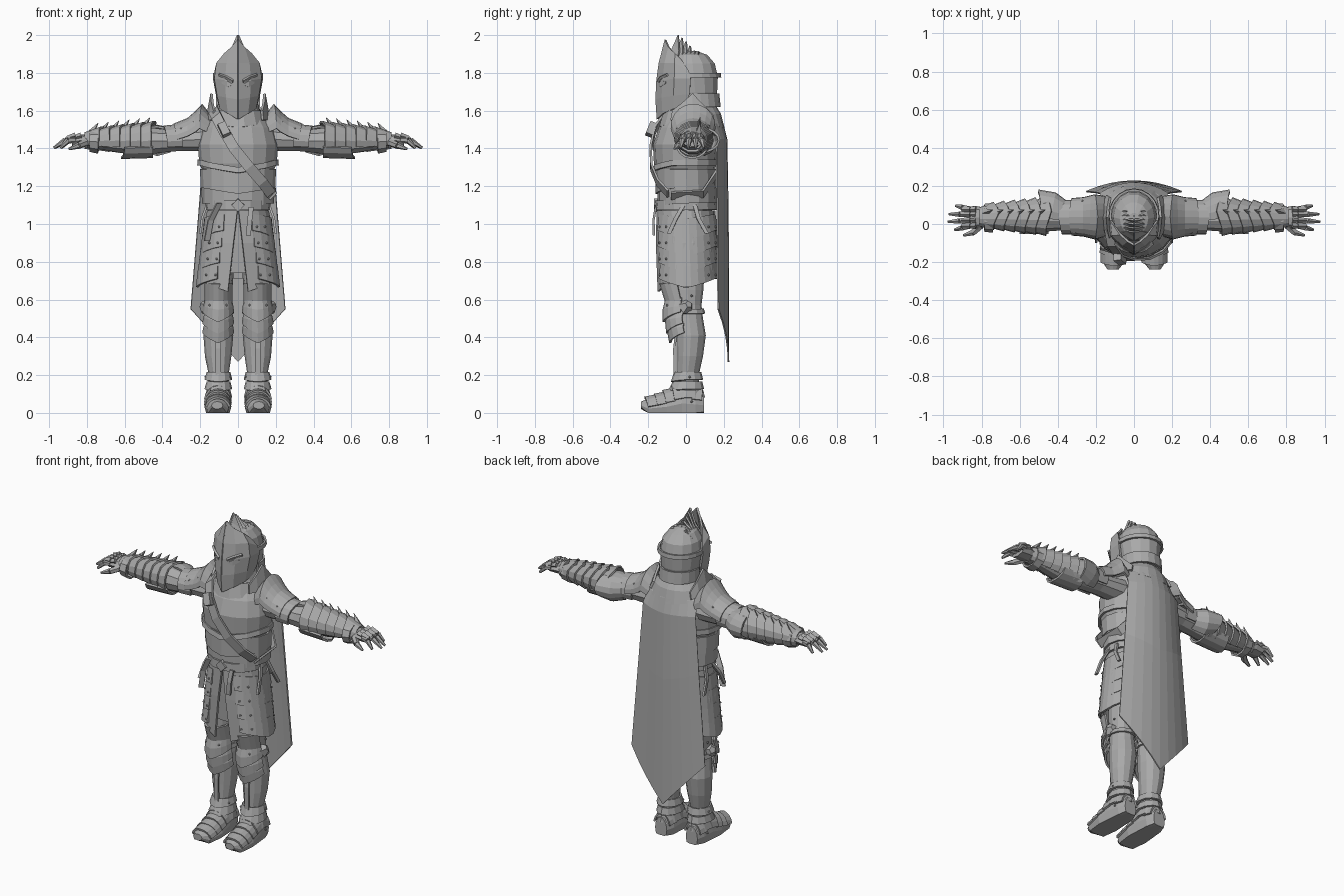
import bpy, bmesh, math
from mathutils import Vector

steel = bpy.data.materials.new("steel_grey")
steel.diffuse_color = (0.4, 0.4, 0.4, 1)


def finish(name, bm, mirror=False, solid=0.0):
    bmesh.ops.remove_doubles(bm, verts=bm.verts, dist=1e-5)
    bmesh.ops.recalc_face_normals(bm, faces=bm.faces)
    me = bpy.data.meshes.new(name)
    bm.to_mesh(me)
    bm.free()
    me.materials.append(steel)
    ob = bpy.data.objects.new(name, me)
    bpy.context.collection.objects.link(ob)
    if solid:
        m = ob.modifiers.new("thickness", 'SOLIDIFY')
        m.thickness, m.offset = solid, 0
    if mirror:
        m = ob.modifiers.new("mirror", 'MIRROR')
        m.use_mirror_merge = False
    return ob


def grid(name, rows, mirror=False, solid=0.0, caps=False):
    """Skin a list of equally long point rows."""
    bm = bmesh.new()
    vs = [[bm.verts.new(p) for p in r] for r in rows]
    for a, b in zip(vs, vs[1:]):
        for i in range(len(a) - 1):
            bm.faces.new((a[i], a[i + 1], b[i + 1], b[i]))
    if caps:
        for r in (vs[0], vs[-1]):
            bm.faces.new(r[:-1])
    return finish(name, bm, mirror, solid)


ORDER = {'z': lambda t, u, v: (u, v, t), 'x': lambda t, u, v: (t, u, v),
         'y': lambda t, u, v: (u, t, v)}


def shell(name, rows, axis='z', n=12, arc=(0, 360), tip=-90, width=90,
          mirror=False, solid=0.0):
    """Rows are (t, u0, u1, v0, v1, pull at tip angle, trim of arc ends)."""
    full = arc[1] - arc[0] == 360 and not solid
    out = []
    for row in rows:
        t, u0, u1, v0, v1, pull, gap = (tuple(row) + (0, 0))[:7]
        pts = []
        for i in range(n + 1):
            a = arc[0] + gap + (arc[1] - arc[0] - 2 * gap) * i / n
            d = abs((a - tip + 180) % 360 - 180)
            tt = t - pull * max(0, 1 - d / width)
            a = math.radians(a)
            p = ORDER[axis](tt, (u0 + u1) / 2 + (u1 - u0) / 2 * math.cos(a),
                            (v0 + v1) / 2 + (v1 - v0) / 2 * math.sin(a))
            pts.append((p[0], p[1], max(0, p[2])))
        out.append(pts)
    return grid(name, out, mirror, solid, full)


def S(z, w, y0, y1, *rest):
    return (z, -w, w, y0, y1) + rest


def limb(name, segs, n=6, mirror=True):
    """Tapered rods: (start, end, radius, radius)."""
    bm = bmesh.new()
    for a, b, ra, rb in segs:
        a, b = Vector(a), Vector(b)
        new = bmesh.ops.create_cone(bm, cap_ends=True, segments=n, radius1=ra,
                                    radius2=rb, depth=(b - a).length)['verts']
        q = (b - a).to_track_quat('Z', 'Y')
        for v in new:
            v.co = q @ v.co + (a + b) / 2
    return finish(name, bm, mirror)


def ribbon(name, pts, wide, mirror=False, solid=0.012):
    w = Vector(wide)
    return grid(name, [[Vector(p) - w, Vector(p) + w] for p in pts], mirror, solid)


def rivets(name, points, r=0.007):
    bm = bmesh.new()
    for p in points:
        new = bmesh.ops.create_icosphere(bm, subdivisions=1, radius=r)['verts']
        bmesh.ops.translate(bm, verts=new, vec=p)
    finish(name, bm, True)


# Torso: breastplate, belly lames, pelvis, collar
shell("breastplate", [S(1.25, .175, -.15, .15), S(1.32, .205, -.17, .16),
      S(1.42, .213, -.175, .17), S(1.51, .19, -.145, .17),
      S(1.58, .14, -.1, .15), S(1.62, .09, -.08, .12)], n=16)
shell("breast_rim", [S(1.34, .208, -.172, .163, .04), S(1.31, .21, -.178, .165, .04)],
      n=16, width=70, solid=.012)
for i, (z, w) in enumerate([(1.29, .207), (1.21, .2)]):
    shell(f"belly_lame_{i}", [S(z, w - .012, -.155 + .01 * i, .155),
          S(z - .1, w - .015, -.155 + .01 * i, .16, .03)], n=16, width=60, solid=.012)
shell("pelvis", [S(1.25, .175, -.14, .145), S(1.1, .155, -.135, .14),
      S(.9, .175, -.13, .14), S(.74, .175, -.12, .14)], n=14)
shell("gorget", [S(1.54, .145, -.125, .15), S(1.6, .115, -.1, .14),
      S(1.66, .1, -.08, .13)], n=14)
shell("gorget_lame", [S(1.6, .125, -.115, .15), S(1.54, .15, -.14, .165, .03)],
      n=14, solid=.012)

# Helmet: skull, brow band, neck guard, ridged face plate
shell("helmet_skull", [S(1.63, .1, -.04, .15), S(1.7, .112, -.07, .168),
      S(1.78, .12, -.09, .172), S(1.85, .108, -.085, .155),
      S(1.895, .075, -.06, .115), S(1.915, .03, -.03, .06)], n=14)
shell("brow_band", [S(1.8, .125, -.09, .178), S(1.775, .127, -.09, .181)],
      n=12, arc=(-20, 200), solid=.012)
shell("neck_guard", [S(1.69, .112, -.06, .17), S(1.62, .113, -.06, .178)],
      n=10, arc=(-10, 190), solid=.012)
grid("face_plate", [
    [(0, -.15, 1.555), (0, -.157, 1.66), (0, -.152, 1.76), (0, -.14, 1.85), (0, -.108, 1.975)],
    [(.05, -.12, 1.585), (.06, -.125, 1.67), (.065, -.12, 1.76), (.058, -.11, 1.85), (.032, -.09, 1.935)],
    [(.09, -.065, 1.61), (.105, -.065, 1.68), (.12, -.06, 1.77), (.11, -.06, 1.85), (.07, -.055, 1.9)],
    [(.098, .0, 1.635), (.112, .02, 1.69), (.127, .025, 1.77), (.118, .015, 1.81), (.095, -.02, 1.86)],
], True, .012)
ribbon("eye_brow", [(.025, -.146, 1.755), (.06, -.133, 1.775), (.1, -.1, 1.79)],
       (0, -.004, .006), True)
grid("eye", [[(.03, -.143, 1.735), (.055, -.134, 1.725), (.085, -.105, 1.745)],
             [(.03, -.143, 1.742), (.055, -.134, 1.757), (.085, -.105, 1.755)]], True, .008)

# Layered crest blades
for i in range(6):
    y, z = -.04 + .021 * i, 2.0 - .013 * i - .002 * i * i
    w = .07 + .004 * i
    grid(f"crest_blade_{i}", [[(0, y - .045, 1.9), (w, y - .005, 1.865)],
         [(0, y - .022, z - .05), (w * .55, y + .005, 1.915)],
         [(0, y, z), (.004, y, z - .004)]], True, .01)

# Cross strap, waist belt, buckles and hanging tails
ribbon("chest_strap", [(-.13, -.03, 1.6), (-.115, -.115, 1.57), (-.08, -.165, 1.5),
       (-.02, -.187, 1.4), (.06, -.183, 1.3), (.13, -.15, 1.22), (.175, -.095, 1.16)],
       (.022, 0, .018))
ribbon("chest_strap_back", [(-.13, .1, 1.58), (-.05, .178, 1.45), (.08, .17, 1.28),
       (.18, .09, 1.16), (.185, -.08, 1.15)], (.018, 0, .018))
limb("strap_buckle", [((-.088, -.17, 1.53), (-.06, -.195, 1.47), .03, .03)], 4, False)
shell("waist_belt", [S(1.125, .163, -.155, .152), S(1.075, .165, -.157, .155)],
      n=16, solid=.018)
limb("belt_buckle", [((0, -.15, 1.1), (0, -.17, 1.1), .036, .034)], 4, False)
ribbon("belt_tail", [(.07, -.16, 1.09), (.062, -.172, 1.02), (.055, -.17, .94)], (.013, 0, 0))
ribbon("hip_strap", [(-.1, -.145, 1.11), (-.145, -.13, 1.02), (-.165, -.125, .91)], (.014, .006, 0))
for i, y in enumerate((-.09, .11)):
    ribbon(f"side_strap_{i}", [(.165, .02 + (y - .02) * .3, 1.1), (.19, y * .6, 1.03),
           (.2, y, .95)], (0, .011, 0), True)

# Skirt: split cloth and chevron hip lames
shell("skirt", [S(1.07, .16, -.15, .15, 0, 1), S(.9, .19, -.155, .16, 0, 7),
      S(.71, .203, -.15, .168, .085, 15)], n=18, arc=(-90, 270), width=75, solid=.012)
for i in range(4):
    z, w = 1.05 - .085 * i, .172 + .011 * i
    shell(f"hip_lame_{i}", [S(z, w, -.15, .155, .02), S(z - .085, w + .013, -.162, .17, .05)],
          n=10, arc=(-66 + 2 * i, 75), tip=0, width=60, mirror=True, solid=.013)
rivets("hip_rivets", [((.188 + .011 * i) * math.cos(a), .004 + .17 * math.sin(a), .985 - .085 * i)
       for i in range(4) for a in (-1.0, -.7, .75, 1.1)])

# Shoulders: upright guard, layered pauldrons
grid("shoulder_guard", [[(.13, -.08, 1.55), (.125, -.07, 1.6)], [(.155, -.03, 1.55), (.135, -.02, 1.64)],
     [(.165, .035, 1.55), (.14, .035, 1.69)], [(.16, .1, 1.55), (.135, .09, 1.63)],
     [(.14, .15, 1.54), (.125, .14, 1.58)]], True, .013)
shell("pauldron", [(.15, -.06, .14, 1.4, 1.575), (.205, -.075, .15, 1.4, 1.63, .015),
      (.225, -.07, .145, 1.4, 1.59), (.265, -.06, .135, 1.39, 1.555),
      (.325, -.055, .13, 1.38, 1.525, -.015)], 'x', 10, (-5, 185), 90, 90, True, .013)
shell("pauldron_lame", [(.29, -.05, .12, 1.375, 1.525), (.375, -.05, .12, 1.375, 1.515, -.02)],
      'x', 10, (-30, 210), 90, 90, True, .012)
rivets("pauldron_rivets", [(.235, -.052, 1.54), (.3, -.045, 1.505), (.18, -.06, 1.54), (.27, .12, 1.52)])

# Arms
shell("arm", [(.15, -.04, .12, 1.38, 1.52), (.3, -.035, .11, 1.385, 1.5),
      (.4, -.035, .11, 1.375, 1.505), (.47, -.04, .12, 1.365, 1.515),
      (.6, -.035, .105, 1.37, 1.5), (.74, -.02, .09, 1.395, 1.475),
      (.8, -.015, .085, 1.405, 1.47)], 'x', 10, mirror=True)
shell("elbow_wing", [(.36, -.03, .12, 1.38, 1.505), (.43, -.04, .16, 1.36, 1.52, .02),
      (.485, -.03, .175, 1.38, 1.51, -.02)], 'x', 8, (-70, 110), 10, 80, True, .012)
for i in range(6):
    x, k = .46 + .055 * i, .006 * i
    shell(f"forearm_lame_{i}", [(x, -.058 + k, .142 - k, 1.352 + k, 1.543 - k, .03),
          (x + .075, -.038 + k, .112 - k, 1.366 + k, 1.512 - k, 0)],
          'x', 10, (-60, 210), 70, 55, True, .011)
    limb(f"forearm_spike_{i}", [((x + .05, .06, 1.5 - k), (x + .005, .075, 1.565 - k), .024, .001)], 4)
shell("wrist_cuff", [(.74, -.04, .105, 1.375, 1.495), (.785, -.035, .1, 1.385, 1.49)],
      'x', 10, mirror=True, solid=.012)
shell("under_arm_plate", [(.45, -.05, .12, 1.355, 1.5), (.6, -.05, .115, 1.35, 1.5, -.02)],
      'x', 6, (195, 345), -90, 60, True, .012)

# Hands
shell("palm", [(.78, -.015, .085, 1.41, 1.47), (.83, -.025, .095, 1.41, 1.475),
      (.88, -.02, .09, 1.41, 1.46)], 'x', 8, mirror=True)
fingers = []
for y, x1, y1 in ((-.01, .94, -.03), (.02, .975, .012), (.05, .97, .052), (.078, .935, .095)):
    m = (.9 + (x1 - .94) * .4, (y + y1) / 2, 1.443)
    fingers += [((.865, y, 1.445), m, .017, .016), (m, (x1, y1, 1.403), .016, .007)]
fingers += [((.805, -.01, 1.43), (.845, -.045, 1.415), .02, .018),
            ((.845, -.045, 1.415), (.895, -.06, 1.397), .017, .007)]
limb("fingers", fingers)
limb("knuckle_plates", [((.83 + .03 * i, y, 1.468), (.875 + .03 * i, y, 1.455), .017, .011)
     for i in range(2) for y in (-.01, .02, .05, .077)], 4)

# Legs: thigh and greave, knee plates, ankle lames
shell("leg", [(.78, .02, .165, -.08, .1), (.65, .03, .168, -.075, .092),
      (.57, .04, .165, -.06, .082), (.5, .03, .172, -.055, .09), (.41, .025, .183, -.052, .105),
      (.3, .035, .175, -.05, .09), (.2, .05, .155, -.05, .068), (.1, .05, .155, -.06, .07)],
      n=12, mirror=True)
shell("thigh_plate", [(.685, .035, .172, -.135, .08), (.59, .035, .172, -.1, .08, .02)],
      n=8, arc=(-170, -10), width=70, mirror=True, solid=.012)
for i, (z0, z1, y) in enumerate([(.61, .535, -.118), (.54, .475, -.105), (.48, .425, -.095)]):
    shell(f"knee_plate_{i}", [(z0, .04, .165, y + .02, .07, -.015), (z1 + .03, .03, .178, y, .08, .02),
          (z1, .026, .184, y + .006 * i, .08, .055)], n=8, arc=(-175, -5), width=80, mirror=True, solid=.012)
limb("knee_wing", [((.165, 0, .56), (.192, .015, .575), .045, .02)], 5)
shell("calf_band", [(.55, .03, .175, -.06, .09), (.525, .025, .18, -.06, .097)],
      n=12, mirror=True, solid=.01)
ribbon("shin_ridge", [(.104, -.05, .44), (.104, -.062, .34), (.104, -.06, .2)], (.014, 0, 0), True)
for i, z in enumerate((.215, .165, .12)):
    shell(f"ankle_lame_{i}", [(z, .046, .16, -.057 - .008 * i, .075 + .005 * i),
          (z - .04, .036, .172, -.075 - .014 * i, .085 + .005 * i, .012)],
          n=12, mirror=True, solid=.012)

# Feet with overlapping lames
shell("foot", [(-.238, .08, .14, .02, .06), (-.2, .05, .165, -.03, .075), (-.1, .035, .178, -.04, .105),
      (-.02, .04, .17, -.05, .15), (.05, .045, .162, -.05, .14), (.095, .065, .145, -.03, .11)],
      'y', 12, mirror=True)
for i, (y, h) in enumerate([(-.2, .08), (-.15, .095), (-.105, .115), (-.06, .14)]):
    shell(f"foot_lame_{i}", [(y + .05, .038, .172, -.05, h + .014),
          (y, .036 + .006 * (i == 0), .178 - .006 * (i == 0), -.05, h, .02)],
          'y', 8, (15, 165), 90, 80, True, .012)
shell("heel_plate", [(.03, .04, .17, -.05, .145), (.085, .05, .16, -.04, .13)],
      'y', 8, (15, 165), mirror=True, solid=.01)
rivets("leg_rivets", [(.17, .03, .62), (.06, -.1, .57), (.15, -.1, .57), (.166, .03, .06),
                      (.172, .02, .19), (.04, -.03, .19)])

# Cape: faceted drape ending in a point
cape = []
for z, half, yc, ye in ((1.57, .12, .165, .1), (1.53, .165, .195, .12), (1.45, .178, .215, .16),
                        (1.1, .205, .222, .165), (.55, .25, .225, .17)):
    s = (1.57 - z) / 1.02
    cape.append([(half * f / 4, yc + (ye - yc) * (f / 4) ** 2,
                  z - .28 * s * s * (1 - abs(f) / 4)) for f in range(-4, 5)])
grid("cape", cape, False, .008)
shell("cape_collar", [S(1.62, .11, -.08, .155), S(1.58, .15, -.1, .18), S(1.53, .175, -.1, .2, .03)],
      n=10, arc=(0, 180), tip=90, width=80, solid=.012)
